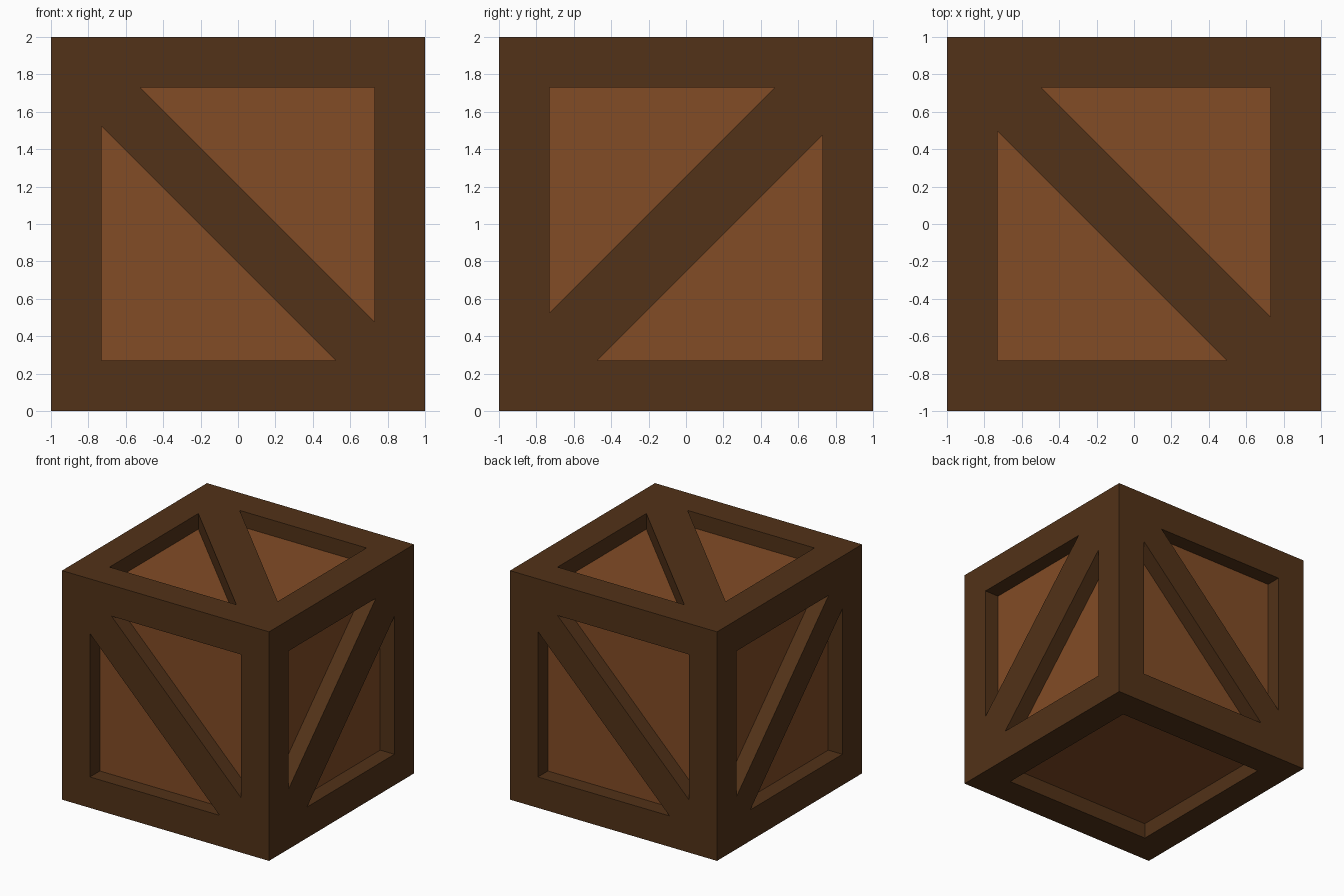
import bpy, bmesh
from mathutils import Vector

if "Cube" in bpy.data.objects:
    bpy.data.objects.remove(bpy.data.objects["Cube"])

HALF = 1.0      # half size of the crate
BEAM = 0.27     # frame width
DEPTH = 0.137   # panel recess
INNER = HALF - BEAM
CENTRE = Vector((0, 0, HALF))


def material(name, colour):
    mat = bpy.data.materials.new(name)
    mat.diffuse_color = (*colour, 1)
    mat.use_nodes = True
    mat.node_tree.nodes["Principled BSDF"].inputs["Base Color"].default_value = mat.diffuse_color
    return mat


def finish(name, bm, mat):
    bmesh.ops.recalc_face_normals(bm, faces=bm.faces)
    mesh = bpy.data.meshes.new(name)
    bm.to_mesh(mesh)
    bm.free()
    mesh.materials.append(mat)
    obj = bpy.data.objects.new(name, mesh)
    obj.location = CENTRE
    bpy.context.collection.objects.link(obj)
    return obj


dark_wood = material("dark_wood", (0.084, 0.032, 0.009))
light_wood = material("light_wood", (0.223, 0.072, 0.019))

# Outer frame: inset every cube face, sink the middle, leave it open
bm = bmesh.new()
bmesh.ops.create_cube(bm, size=2 * HALF)
middles = list(bm.faces)
bmesh.ops.inset_individual(bm, faces=middles, thickness=BEAM, use_even_offset=True)
sunk = bmesh.ops.extrude_discrete_faces(bm, faces=middles)["faces"]
for face in sunk:
    face.normal_update()
    bmesh.ops.translate(bm, verts=face.verts, vec=-face.normal * DEPTH)
bmesh.ops.delete(bm, geom=sunk, context='FACES_ONLY')
finish("frame", bm, dark_wood)

# Recessed panels: one inner box
bm = bmesh.new()
bmesh.ops.create_cube(bm, size=2 * (HALF - DEPTH))
finish("inner_panels", bm, light_wood)


# Diagonal brace, flush with the frame, running from (-u, +v) to (+u, -v)
def brace(name, u, v, n, w):
    u, v, n = Vector(u), Vector(v), Vector(n)
    a = INNER
    outline = [(-a, a), (-a, a - w), (a - w, -a), (a, -a), (a, w - a), (w - a, a)]
    bm = bmesh.new()
    face = bm.faces.new([bm.verts.new(u * p + v * q + n * HALF) for p, q in outline])
    ext = bmesh.ops.extrude_face_region(bm, geom=[face], use_keep_orig=True)["geom"]
    verts = [g for g in ext if isinstance(g, bmesh.types.BMVert)]
    bmesh.ops.translate(bm, verts=verts, vec=-n * (DEPTH + 0.01))
    finish(name, bm, dark_wood)


X, Y, Z = Vector((1, 0, 0)), Vector((0, 1, 0)), Vector((0, 0, 1))
brace("front_brace", X, Z, -Y, 0.208)
brace("back_brace", -X, Z, Y, 0.19)
brace("right_brace", -Y, Z, X, 0.255)
brace("left_brace", Y, Z, -X, 0.19)
brace("top_brace", X, Y, Z, 0.235)
